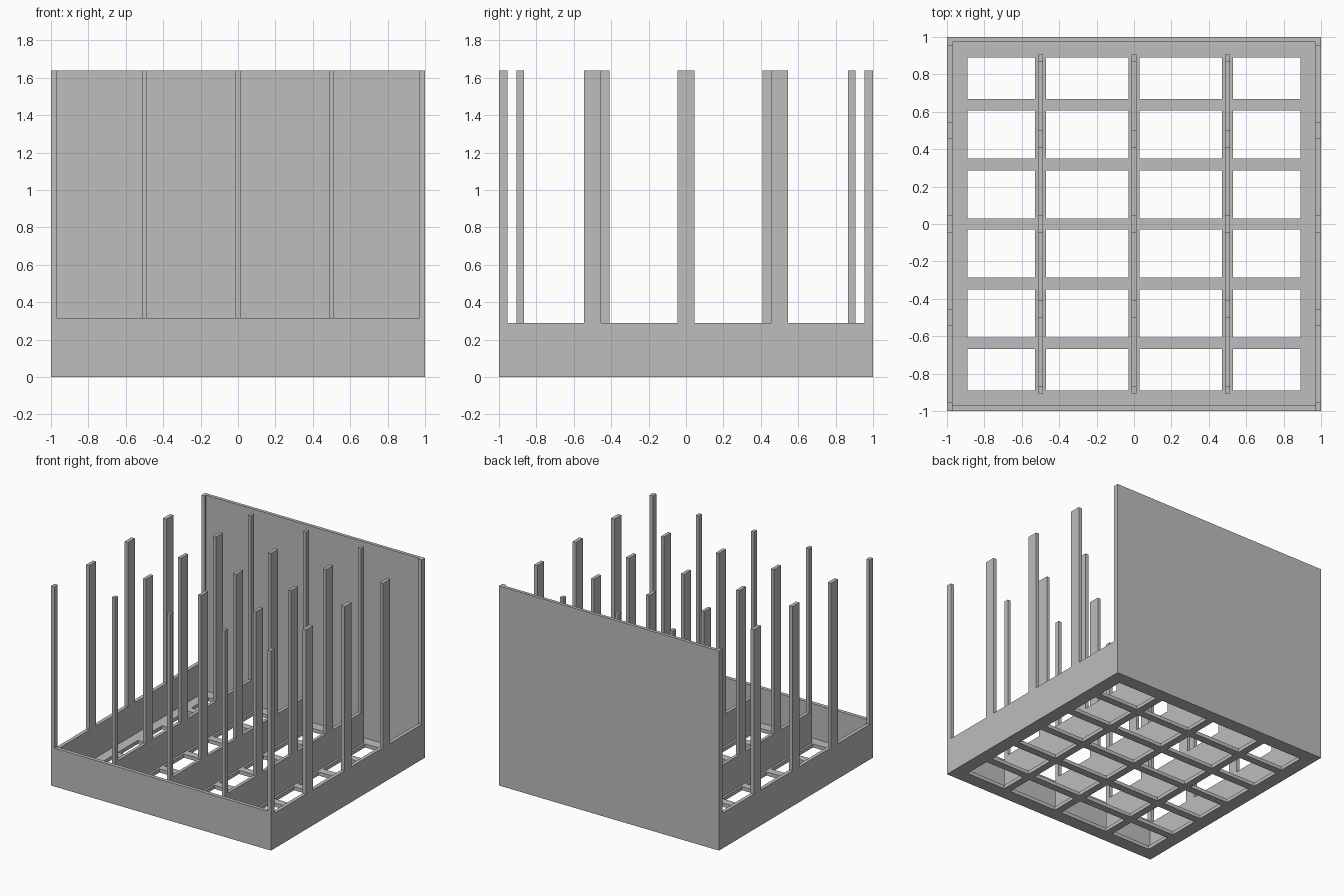
import bpy

cube = bpy.data.objects.get("Cube")
if cube:
    bpy.data.objects.remove(cube, do_unlink=True)

# One plain grey for the whole model
grey = bpy.data.materials.new("plain grey")
grey.use_nodes = True
COLOUR = (0.51, 0.51, 0.51, 1)
grey.diffuse_color = COLOUR
grey.node_tree.nodes["Principled BSDF"].inputs["Base Color"].default_value = COLOUR

TOP, RIM, FRONT_RIM, FLOOR = 1.64, 0.29, 0.315, 0.03
WALL = 0.03


def mesh_object(name, verts, faces):
    mesh = bpy.data.meshes.new(name)
    mesh.from_pydata(verts, [], faces)
    mesh.materials.append(grey)
    obj = bpy.data.objects.new(name, mesh)
    bpy.context.collection.objects.link(obj)
    return obj


def box(name, xs, ys, zs):
    verts = [(x, y, z) for x in xs for y in ys for z in zs]
    faces = [(0, 1, 3, 2), (4, 6, 7, 5), (0, 4, 5, 1),
             (2, 3, 7, 6), (0, 2, 6, 4), (1, 5, 7, 3)]
    return mesh_object(name, verts, faces)


def comb(name, xs, spans, end):
    """Upright plate seen from the side: a low rail with tall posts."""
    outline = [(-end, FLOOR if end < 1 else 0)]
    for a, b in spans:
        outline += [(a, RIM), (a, TOP), (b, TOP), (b, RIM)]
    outline.append((end, outline[0][1]))
    # drop rail corners that fall on the plate's own ends
    outline = [p for p in outline if not (abs(p[0]) == end and p[1] == RIM)]
    n = len(outline)
    verts = [(x, y, z) for x in xs for y, z in outline]
    faces = [tuple(reversed(range(n))), tuple(range(n, 2 * n))]
    faces += [(i, (i + 1) % n, n + (i + 1) % n, n + i) for i in range(n)]
    obj = mesh_object(name, verts, faces)
    # consistent outward normals
    import bmesh
    bm = bmesh.new()
    bm.from_mesh(obj.data)
    bmesh.ops.recalc_face_normals(bm, faces=bm.faces)
    bm.to_mesh(obj.data)
    bm.free()
    return obj


def mirrored(spans):
    return sorted([(-b, -a) for a, b in spans] + spans)


# Slatted floor: a lattice of cells with the openings left out
gx = [-1, -0.89, -0.53, -0.47, -0.03, 0.03, 0.47, 0.53, 0.89, 1]
half = [0.03, 0.287, 0.35, 0.606, 0.667, 0.89, 1]
gy = [-v for v in reversed(half)] + half
nx, ny = len(gx), len(gy)
verts = [(x, y, 0) for x in gx for y in gy]
faces = [(i * ny + j, (i + 1) * ny + j, (i + 1) * ny + j + 1, i * ny + j + 1)
         for i in range(nx - 1) for j in range(ny - 1)
         if not (i % 2 and j % 2)]
floor = mesh_object("slatted_floor", verts, faces)
thick = floor.modifiers.new("thickness", "SOLIDIFY")
thick.thickness = FLOOR
thick.offset = 1

# Back panel and low front wall
box("back_panel", (-1 + WALL, 1 - WALL), (0.973, 1), (0, TOP))
box("front_wall", (-1 + WALL, 1 - WALL), (-1, -1 + WALL), (0, FRONT_RIM))

# Side walls with corner and middle posts
MIDDLE = [(-0.045, 0.045)]
side_posts = sorted(mirrored([(0.455, 0.545), (0.955, 1)]) + MIDDLE)
comb("right_side_wall", (-1, -1 + WALL), side_posts, 1)
comb("left_side_wall", (1 - WALL, 1), side_posts, 1)

# Inner dividers with posts
divider_posts = sorted(mirrored([(0.408, 0.5), (0.866, 0.905)]) + MIDDLE)
for name, x in (("right", -0.5), ("middle", 0), ("left", 0.5)):
    comb(name + "_divider", (x - 0.0135, x + 0.0135), divider_posts, 0.905)
